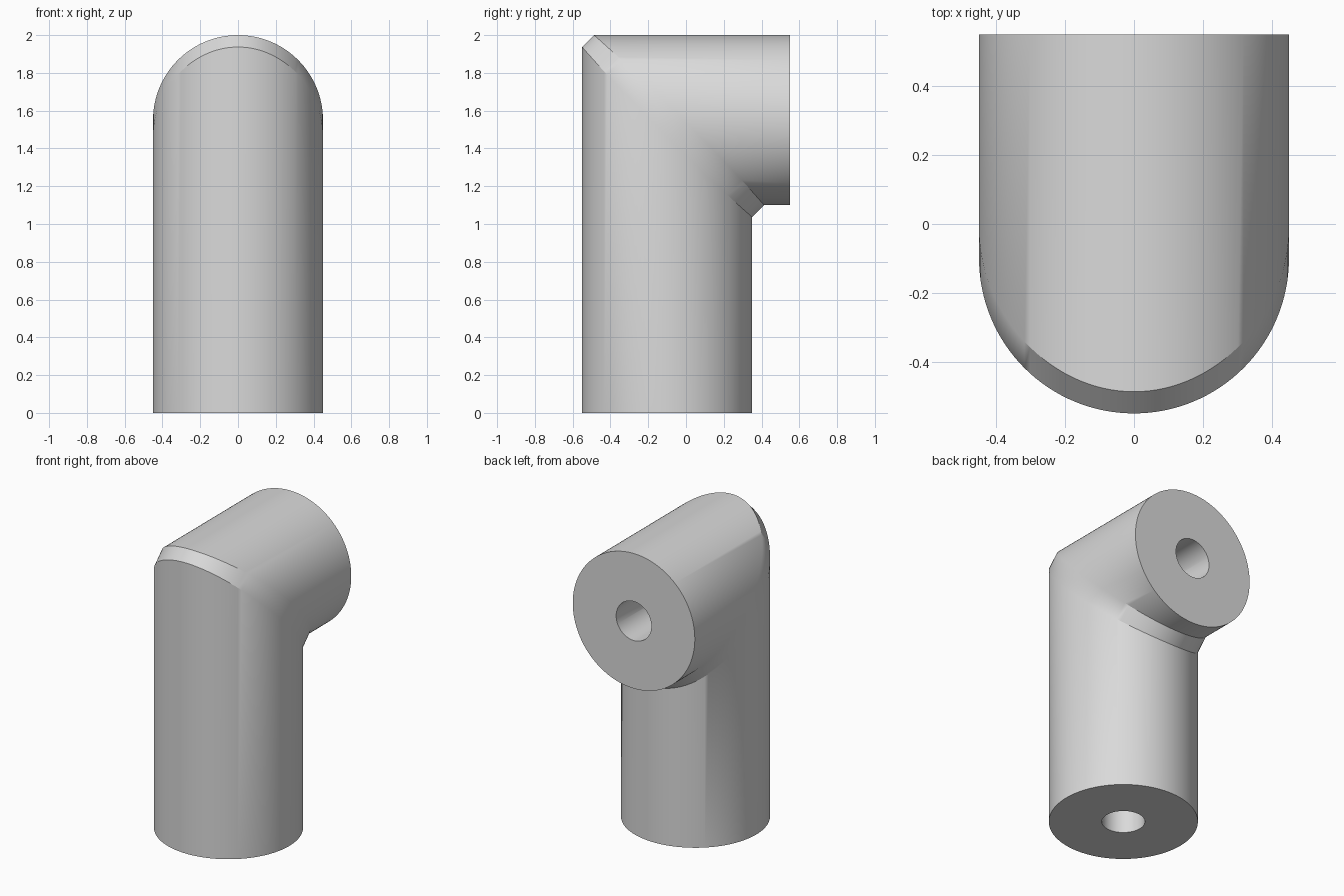
import bpy, bmesh, math

# Remove the default cube
cube = bpy.data.objects.get("Cube")
if cube:
    bpy.data.objects.remove(cube, do_unlink=True)

SEGMENTS = 128
RADIUS, BORE = 0.45, 0.13      # pipe and bore radius
AXIS_Y, AXIS_Z = -0.10, 1.55   # axes of the upright and level legs
END_Y = 0.55                   # open end of the level leg
CHAMFER = 0.063                # chamfer width along the mitred seam

grey = bpy.data.materials.new("plain grey")
grey.use_nodes = True
colour = (0.7, 0.7, 0.7, 1.0)
grey.diffuse_color = colour
grey.node_tree.nodes["Principled BSDF"].inputs["Base Color"].default_value = colour

bm = bmesh.new()


def ring(radius, place):
    """Ring of vertices; place maps angle and outward offset to (y, z)."""
    verts = []
    for i in range(SEGMENTS):
        a = math.tau * i / SEGMENTS
        verts.append(bm.verts.new((radius * math.sin(a), *place(a, radius * math.cos(a)))))
    return verts


def seam(a):
    """Setback along the pipe that keeps the chamfer width even."""
    return CHAMFER * math.sqrt(1 + math.sin(a) ** 2)


def foot(a, u):
    return AXIS_Y - u, 0


def mouth(a, u):
    return END_Y, AXIS_Z + u


def mitre(a, u):
    return AXIS_Y - u, AXIS_Z + u


def below_mitre(a, u):
    return AXIS_Y - u, AXIS_Z + u - seam(a)


def behind_mitre(a, u):
    return AXIS_Y - u + seam(a), AXIS_Z + u


# Outside from foot to mouth, then back through the bore
rings = [ring(RADIUS, p) for p in (foot, below_mitre, behind_mitre, mouth)]
rings += [ring(BORE, p) for p in (mouth, mitre, foot)]
for k, lower in enumerate(rings):
    upper = rings[(k + 1) % len(rings)]
    for i in range(SEGMENTS):
        j = (i + 1) % SEGMENTS
        bm.faces.new((lower[i], lower[j], upper[j], upper[i]))
bmesh.ops.recalc_face_normals(bm, faces=bm.faces)

mesh = bpy.data.meshes.new("elbow_pipe")
bm.to_mesh(mesh)
bm.free()
mesh.materials.append(grey)
elbow = bpy.data.objects.new("elbow_pipe", mesh)
bpy.context.collection.objects.link(elbow)

# Smooth walls with crisp rims and chamfer edges
for other in bpy.context.selected_objects:
    other.select_set(False)
elbow.select_set(True)
bpy.context.view_layer.objects.active = elbow
bpy.ops.object.shade_smooth_by_angle(angle=math.radians(30))
